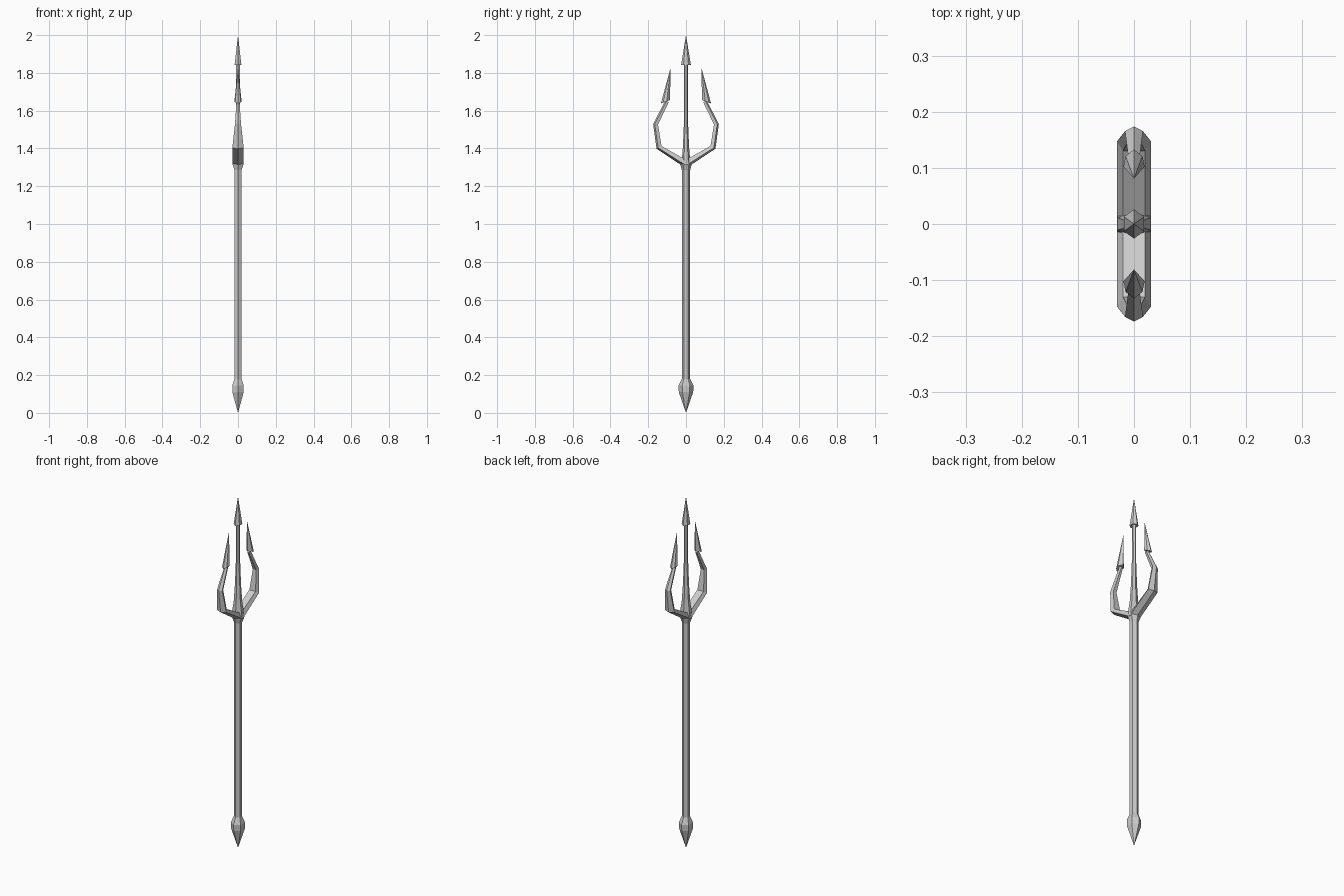
import bpy, bmesh
from math import cos, sin, pi
from mathutils import Vector

if "Cube" in bpy.data.objects:
    bpy.data.objects.remove(bpy.data.objects["Cube"])


def loft(name, rings, mirror=False):
    """Skin a list of rings; a one-point ring makes a tip."""
    bm = bmesh.new()
    vr = [[bm.verts.new(p) for p in ring] for ring in rings]
    for a, b in zip(vr, vr[1:]):
        n = max(len(a), len(b))
        for i in range(n):
            j = (i + 1) % n
            if len(a) == 1:
                bm.faces.new((a[0], b[j], b[i]))
            elif len(b) == 1:
                bm.faces.new((a[i], a[j], b[0]))
            else:
                bm.faces.new((a[i], a[j], b[j], b[i]))
    for end in (vr[0], vr[-1]):
        if len(end) > 2:
            bm.faces.new(end)
    bmesh.ops.recalc_face_normals(bm, faces=bm.faces)
    me = bpy.data.meshes.new(name)
    bm.to_mesh(me)
    bm.free()
    ob = bpy.data.objects.new(name, me)
    bpy.context.collection.objects.link(ob)
    if mirror:
        m = ob.modifiers.new("mirror", 'MIRROR')
        m.use_axis = (False, True, False)
        m.use_clip = False
        m.use_mirror_merge = False
    return ob


def hexagon(z, hx, hy):
    """Six-sided ring with corners on the y axis, given half widths."""
    if hy == 0:
        return [(0, 0, z)]
    return [(hx / cos(pi / 6) * sin(k * pi / 3), hy * cos(k * pi / 3), z)
            for k in range(6)]


# Shaft with pointed butt and flared collar under the fork
loft("shaft", [hexagon(*r) for r in (
    (0, 0, 0), (0.11, 0.030, 0.038), (0.145, 0.030, 0.040),
    (0.18, 0.019, 0.022), (1.285, 0.019, 0.022),
    (1.315, 0.029, 0.030), (1.345, 0.030, 0.022))])

# Centre prong and its barbed tip
loft("centre_prong", [hexagon(*r) for r in (
    (1.34, 0.030, 0.022), (1.40, 0.021, 0.017),
    (1.50, 0.015, 0.012), (1.65, 0.009, 0.011), (1.85, 0.010, 0.011))])
loft("centre_tip", [hexagon(*r) for r in (
    (1.845, 0.009, 0.011), (1.842, 0.018, 0.026), (2.0, 0, 0))])

# Curved side prongs: y, z, half width in x, outward direction, half thickness
path = [(0.00, 1.318, 0.030, (0.55, -0.83), 0.019),
        (0.143, 1.406, 0.030, (0.87, -0.49), 0.015),
        (0.161, 1.528, 0.016, (0.99, 0.12), 0.013),
        (0.100, 1.650, 0.008, (0.89, 0.46), 0.010)]
section = [(0, 1), (1, 0.35), (0.65, -1), (-0.65, -1), (-1, 0.35)]
loft("side_prongs", [
    [Vector((u * w, y + d[0] * v * t, z + d[1] * v * t)) for u, v in section]
    for y, z, w, d, t in path], mirror=True)

# Asymmetric side tips, straight inside and swept outside
base = [(0, 0.085, 1.656), (0.019, 0.102, 1.650), (0.015, 0.121, 1.643),
        (0, 0.133, 1.638), (-0.015, 0.121, 1.643), (-0.019, 0.102, 1.650)]
loft("side_tips", [base, [(0, 0.081, 1.83)]], mirror=True)
